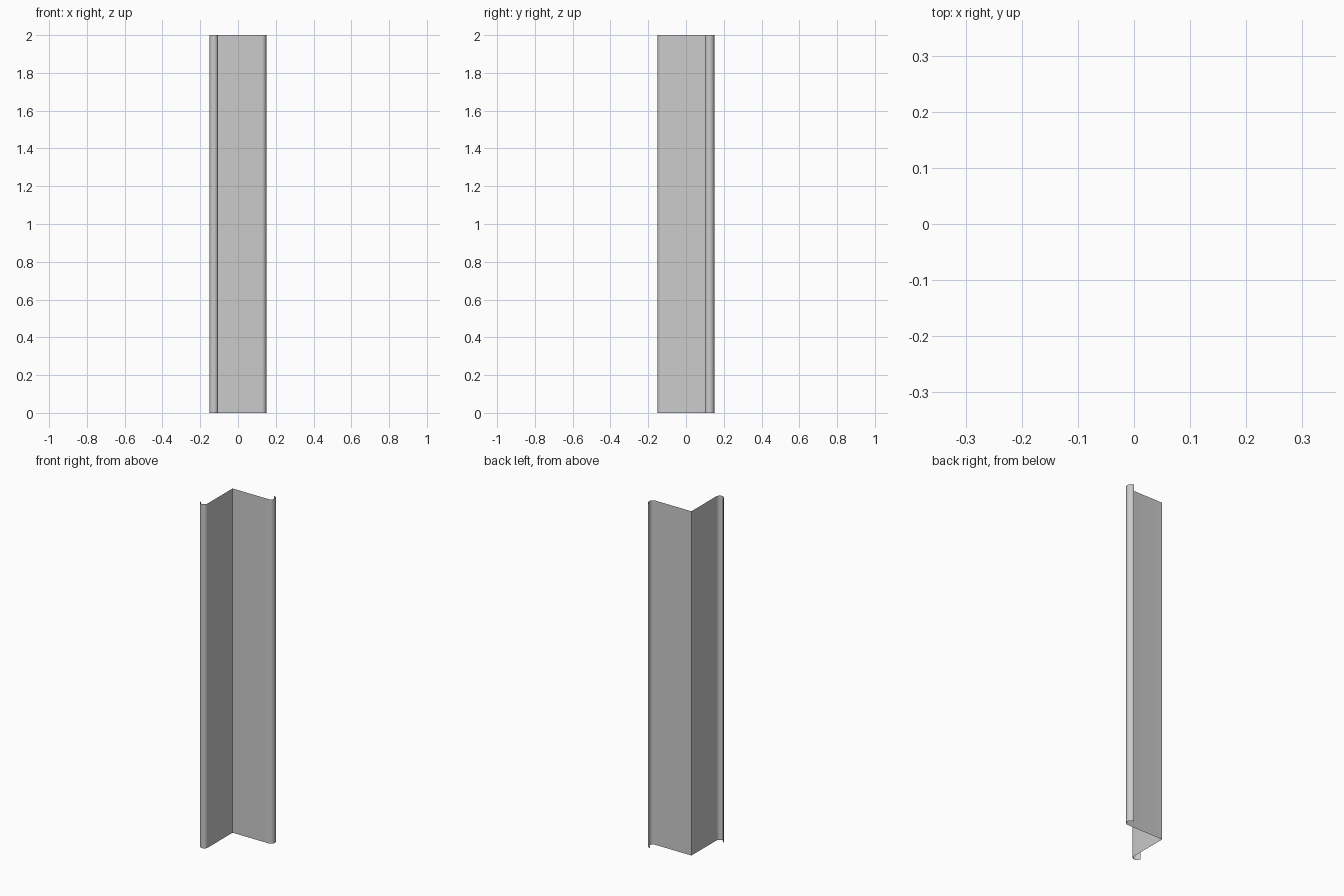
import bpy, bmesh
from math import sin, cos, pi

if "Cube" in bpy.data.objects:
    bpy.data.objects.remove(bpy.data.objects["Cube"])

HEIGHT = 2.0
EDGE = 0.15                  # outer extent in x and y
CX, CY = -0.105, 0.10        # inside corner of the angle
SEGS = 12


def half_circle(cx, cy, r, start, sweep):
    """Points of a rolled lip around a centre."""
    return [(cx + r * cos(start + sweep * i / SEGS),
             cy + r * sin(start + sweep * i / SEGS)) for i in range(SEGS + 1)]


# Rolled lips at the end of each leg
r1 = (EDGE + CX) / 2         # lip on the front-going leg
r2 = (EDGE - CY) / 2         # lip on the side-going leg
front_lip = half_circle(CX - r1, -EDGE + r1, r1, 0, -pi)
side_lip = half_circle(EDGE - r2, CY + r2, r2, -pi / 2, pi)

# Open sheet profile: lip, leg, corner, leg, lip
profile = front_lip[::-1] + [(CX, CY)] + side_lip

# Extrude the profile upward as a thin sheet
bm = bmesh.new()
verts = [bm.verts.new((x, y, 0)) for x, y in profile]
edges = [bm.edges.new(pair) for pair in zip(verts, verts[1:])]
ext = bmesh.ops.extrude_edge_only(bm, edges=edges)
top = [g for g in ext["geom"] if isinstance(g, bmesh.types.BMVert)]
bmesh.ops.translate(bm, verts=top, vec=(0, 0, HEIGHT))
bmesh.ops.recalc_face_normals(bm, faces=bm.faces)

mesh = bpy.data.meshes.new("corner_trim")
bm.to_mesh(mesh)
bm.free()
trim = bpy.data.objects.new("corner_trim", mesh)
bpy.context.collection.objects.link(trim)
bpy.context.view_layer.objects.active = trim
trim.select_set(True)
bpy.ops.object.shade_smooth_by_angle()
